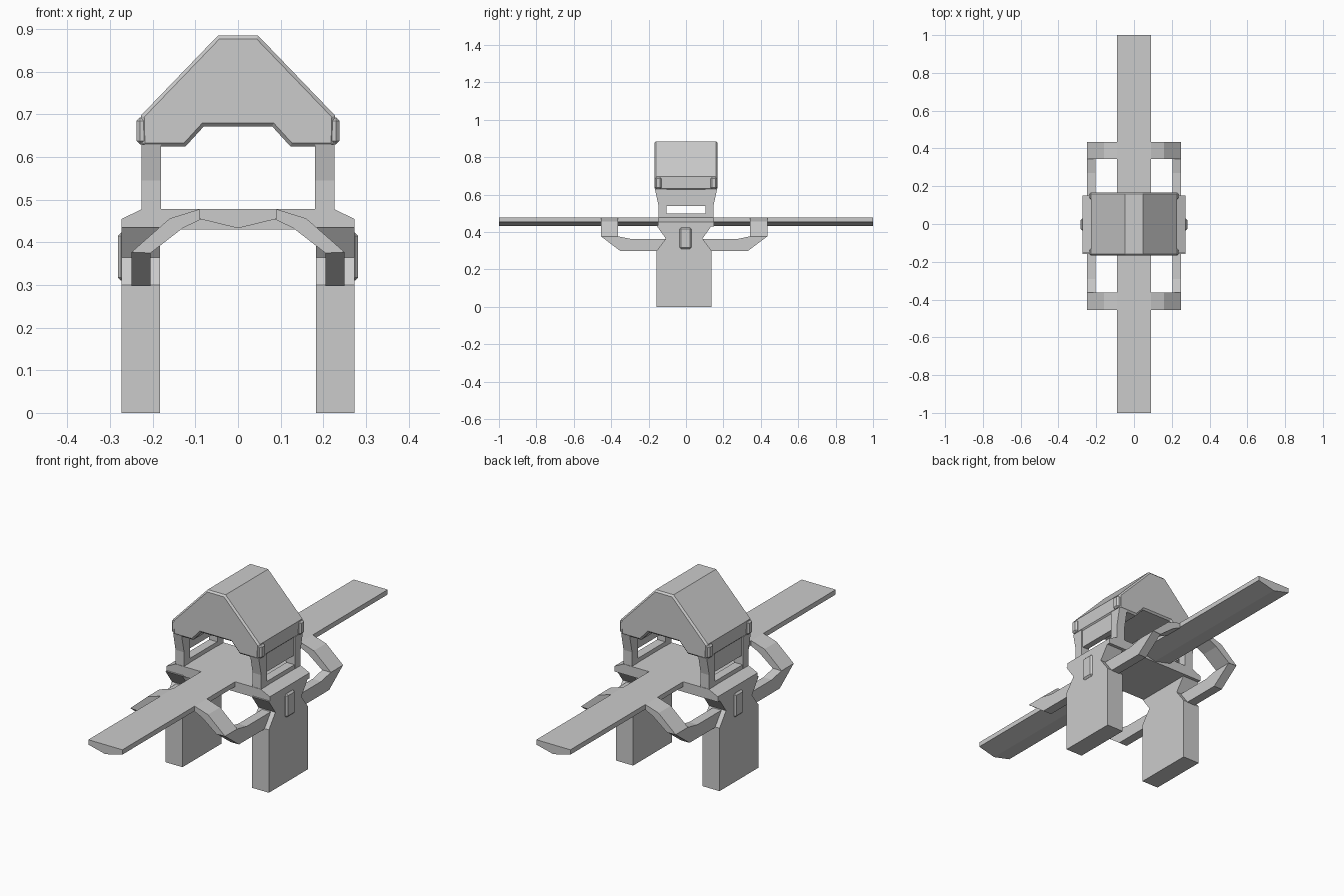
import bpy
import bmesh
from mathutils import Vector

if "Cube" in bpy.data.objects:
    bpy.data.objects.remove(bpy.data.objects["Cube"])


def prism(name, profile, axis, a, b, bevel=0):
    """Extrude a profile along 'x' (profile is y,z) or 'y' (profile is x,z)."""
    def point(p, t):
        return Vector((t, p[0], p[1])) if axis == 'x' else Vector((p[0], t, p[1]))
    bm = bmesh.new()
    face = bm.faces.new([bm.verts.new(point(p, a)) for p in profile])
    moved = bmesh.ops.extrude_face_region(bm, geom=[face])['geom']
    bmesh.ops.translate(bm, vec=point((0, 0), b - a),
                        verts=[g for g in moved if isinstance(g, bmesh.types.BMVert)])
    if not any(f.normal.length and f == face for f in bm.faces):
        bm.faces.new(face.verts)
    bmesh.ops.recalc_face_normals(bm, faces=bm.faces)
    mesh = bpy.data.meshes.new(name)
    bm.to_mesh(mesh)
    bm.free()
    obj = bpy.data.objects.new(name, mesh)
    bpy.context.collection.objects.link(obj)
    if bevel:
        mod = obj.modifiers.new("edge_chamfer", 'BEVEL')
        mod.width, mod.segments = bevel, 1
        mod.limit_method, mod.angle_limit = 'ANGLE', 1.2
    return obj


def box(name, x, y, z, bevel=0):
    x, y = sorted(x), sorted(y)
    return prism(name, [(y[0], z[0]), (y[1], z[0]), (y[1], z[1]), (y[0], z[1])],
                 'x', x[0], x[1], bevel)


def both(half):
    """Complete a right-hand half profile with its mirror image."""
    return half + [(-u, v) for u, v in reversed(half) if abs(u) > 1e-6]


def flip(profile, s, offset=0):
    return [(s * u + offset, v) for u, v in profile]


CY = -0.01   # centre of the supports along the deck

# Long deck with a shallow V underside, and the platform across the legs
prism("deck", both([(0, 0.433), (0.09, 0.455), (0.09, 0.478)]), 'y', -1, 1)
prism("platform", both([(0.273, 0.43), (0.273, 0.455), (0.225, 0.478)]),
      'y', -0.15, 0.15)

# Roof block with a notched underside
prism("roof", both([(0.047, 0.885), (0.228, 0.697), (0.226, 0.625),
                    (0.123, 0.625), (0.08, 0.672)]), 'y', -0.168, 0.168, 0.008)

leg = both([(0.147, 0), (0.147, 0.30), (0.098, 0.365), (0.148, 0.435)])
post = [(0.105, 0.47), (0.148, 0.47), (0.148, 0.545), (0.166, 0.63), (0.105, 0.63)]
arm = [(0.085, 0.478), (0.09, 0.478), (0.16, 0.456), (0.25, 0.377),
       (0.205, 0.375), (0.13, 0.433), (0.085, 0.455)]
strut = [(0.445, 0.377), (0.34, 0.298), (0.08, 0.298), (0.08, 0.362),
         (0.28, 0.362), (0.353, 0.377)]

for s, side in ((1, "right"), (-1, "left")):
    # Leg pier with waist, and a plaque on its outer face
    prism("leg_" + side, flip(leg, 1, CY), 'x', s * 0.183, s * 0.273)
    box("plaque_" + side, (s * 0.26, s * 0.282), (-0.034, 0.03), (0.31, 0.423), 0.008)
    # Side wall: sill, upper panel and raised eave trim
    box("sill_" + side, (s * 0.183, s * 0.225), (-0.11, 0.11), (0.47, 0.498))
    box("wall_panel_" + side, (s * 0.19, s * 0.22), (-0.11, 0.11), (0.54, 0.64))

    for t, end in ((1, "back"), (-1, "front")):
        tag = "_" + end + "_" + side
        # Post flaring up to the roof, and corner block under the eave
        prism("post" + tag, flip(post, t), 'x', s * 0.181, s * 0.226)
        box("eave_block" + tag, (s * 0.2, s * 0.238), (t * 0.13, t * 0.166),
            (0.63, 0.693), 0.008)
        # Arm reaching out from the deck, and strut running back to the leg
        prism("arm" + tag, flip(arm, s), 'y', t * 0.353 + CY, t * 0.445 + CY)
        prism("strut" + tag, flip(strut, t, CY), 'x', s * 0.205, s * 0.25)
